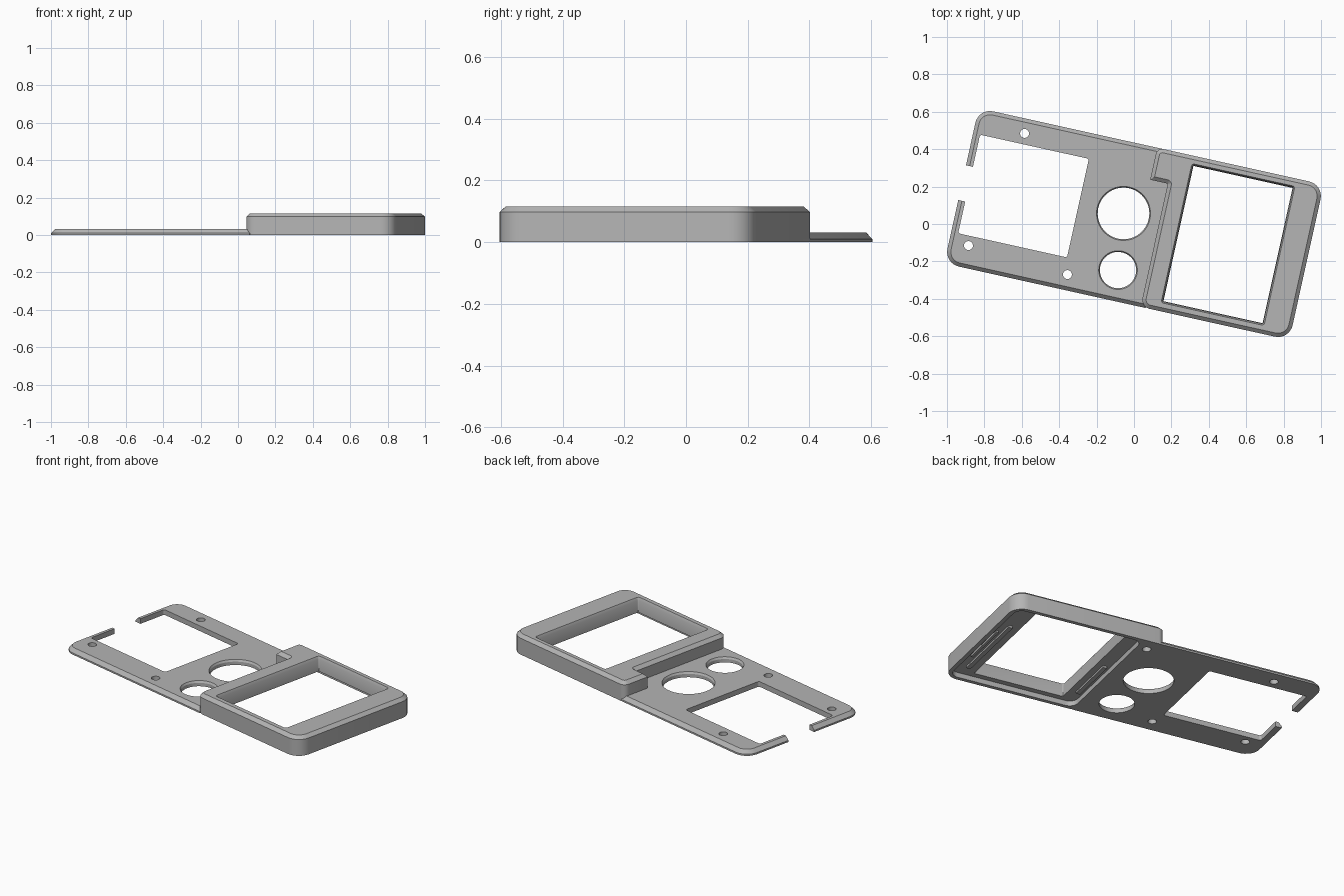
import bpy, bmesh
from math import sin, cos, pi, radians
from mathutils import Vector, Matrix

cube = bpy.data.objects.get("Cube")
if cube:
    bpy.data.objects.remove(cube, do_unlink=True)

grey = bpy.data.materials.new("matte grey")
grey.use_nodes = True
grey.diffuse_color = (0.46, 0.46, 0.46, 1)
grey.node_tree.nodes["Principled BSDF"].inputs["Base Color"].default_value = grey.diffuse_color


def outline(corners, inset, segs):
    """Right-angled, counter-clockwise outline with a radius per corner, moved inwards."""
    pts = []
    n = len(corners)
    for i, (x, y, r) in enumerate(corners):
        p = Vector((x, y))
        a = (Vector(corners[i - 1][:2]) - p).normalized()
        b = (Vector(corners[(i + 1) % n][:2]) - p).normalized()
        side = 1 if b.cross(a) > 0 else -1
        p += (a + b) * inset * side
        r = max(r - inset * side, 0.001)
        for k in range(segs + 1):
            t = pi / 2 * k / segs
            pts.append(p + (a + b) * r - b * r * cos(t) - a * r * sin(t))
    return pts


def loft(name, corners, rings, segs=8):
    """Solid through rings of (height, inset)."""
    bm = bmesh.new()
    loops = [[bm.verts.new((p.x, p.y, z)) for p in outline(corners, d, segs)]
             for z, d in rings]
    bm.faces.new(loops[0][::-1])
    bm.faces.new(loops[-1])
    n = len(loops[0])
    for low, high in zip(loops, loops[1:]):
        for i in range(n):
            j = (i + 1) % n
            bm.faces.new((low[i], low[j], high[j], high[i]))
    bmesh.ops.remove_doubles(bm, verts=bm.verts, dist=1e-5)
    bmesh.ops.recalc_face_normals(bm, faces=bm.faces)
    mesh = bpy.data.meshes.new(name)
    bm.to_mesh(mesh)
    bm.free()
    mesh.materials.append(grey)
    ob = bpy.data.objects.new(name, mesh)
    bpy.context.collection.objects.link(ob)
    return ob


def rect(x0, x1, y0, y1, r):
    return [(x0, y0, r), (x1, y0, r), (x1, y1, r), (x0, y1, r)]


def disc(x, y, r):
    return rect(x - r, x + r, y - r, y + r, r)


def cut(ob, corners, rings, segs=8):
    cutter = loft("cutter", corners, rings, segs)
    cutter.hide_render = True
    mod = ob.modifiers.new("cut", 'BOOLEAN')
    mod.operation = 'DIFFERENCE'
    mod.solver = 'EXACT'
    mod.object = cutter
    bpy.context.view_layer.objects.active = ob
    bpy.ops.object.modifier_apply(modifier=mod.name)
    bpy.data.objects.remove(cutter, do_unlink=True)


THROUGH = [(-0.1, 0), (0.2, 0)]
L, W = 0.945, 0.425

# Thin plate with a chamfered rim
plate = loft("base_plate",
             [(-L, -W, 0.08), (0.158, -W, 0), (0.158, W, 0), (-L, W, 0.08)],
             [(0, 0), (0.01, 0), (0.031, 0.02)])
cut(plate, rect(-0.907, -0.311, -0.252, 0.288, 0.012), THROUGH)
cut(plate, rect(-1.1, -0.89, -0.078, 0.112, 0), THROUGH, 1)

# Two round openings with a countersunk rim
for x, y, r in ((-0.067, 0.043, 0.145), (-0.03, -0.259, 0.104)):
    cut(plate, disc(x, y, r), [(-0.1, 0.007), (0.02, 0.007), (0.032, 0)], 12)

# Screw holes
SCREWS = [(-0.676, 0.346), (-0.839, -0.304), (-0.289, -0.341), (0.1, 0.34)]
for x, y in SCREWS:
    cut(plate, disc(x, y, 0.024), THROUGH, 4)

# Raised frame with a tab at one corner
frame = loft("raised_frame",
             [(0.13, -W, 0.05), (L, -W, 0.08), (L, W, 0.08),
              (0.033, W, 0.035), (0.033, 0.25, 0.005), (0.13, 0.25, 0.005)],
             [(0, 0), (0.098, 0), (0.116, 0.02)])
cut(frame, rect(0.16, 0.92, -0.402, 0.402, 0.05), [(-0.1, 0), (0.03, 0)])
cut(frame, rect(0.232, 0.797, -0.38, 0.383, 0.015),
    [(0.01, 0.011), (0.03, 0.011), (0.1, 0.008), (0.117, 0)])
cut(frame, disc(*SCREWS[-1], 0.024), [(-0.1, 0), (0.07, 0)], 4)

# Locating ribs under the frame
ribs = [loft("outer_rib", rect(0.835, 0.86, -0.32, 0.18, 0), [(0.018, 0), (0.032, 0)], 1),
        loft("short_rib", rect(0.88, 0.895, -0.2, 0.1, 0), [(0.018, 0), (0.032, 0)], 1),
        loft("inner_rib", rect(0.18, 0.205, -0.29, 0.03, 0), [(0.018, 0), (0.032, 0)], 1)]

# Turn the whole model and shade it
bpy.ops.object.select_all(action='DESELECT')
for ob in [plate, frame] + ribs:
    ob.data.transform(Matrix.Rotation(radians(-12.5), 4, 'Z'))
    ob.select_set(True)
bpy.context.view_layer.objects.active = frame
bpy.ops.object.shade_smooth_by_angle(angle=radians(30))
